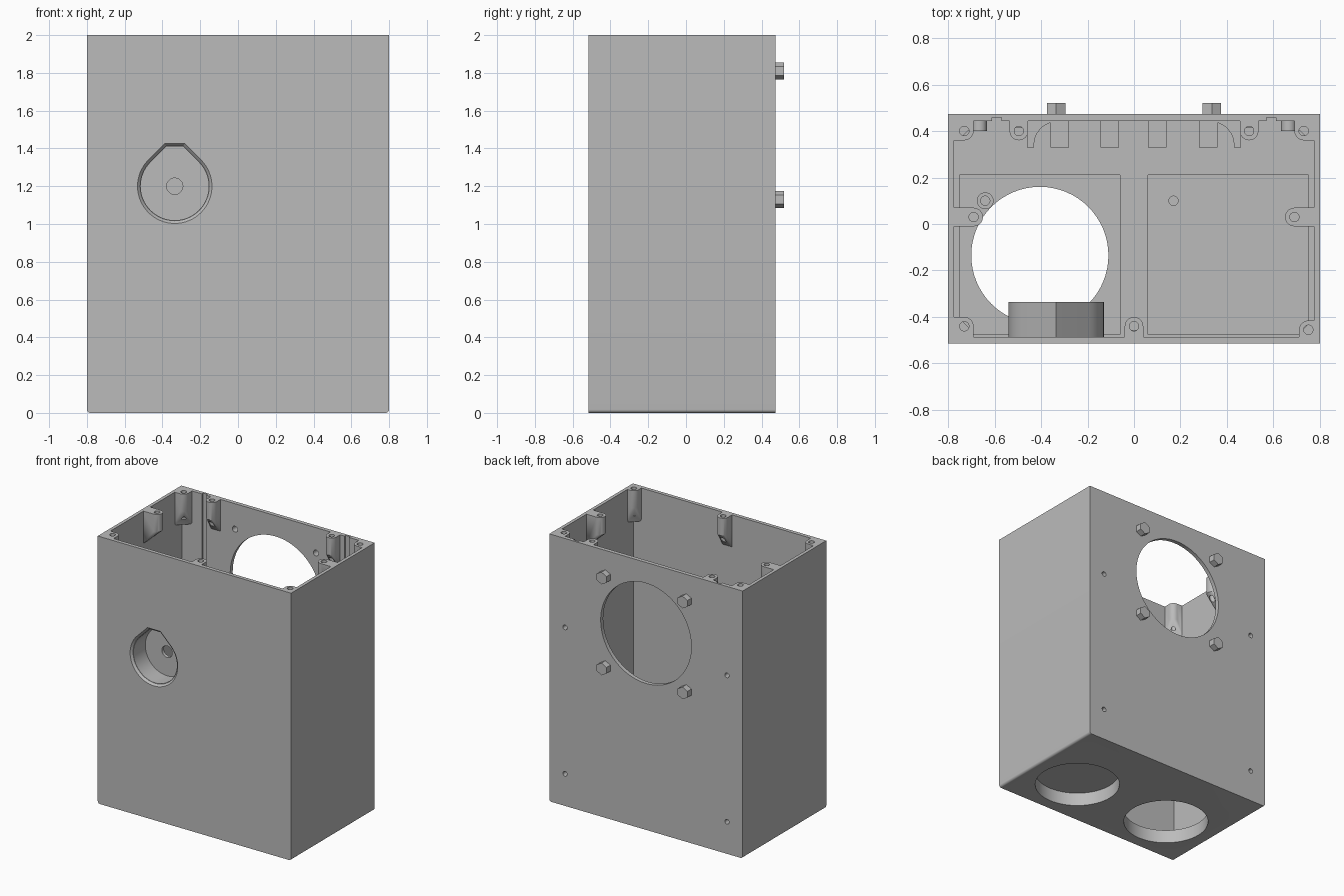
import bpy, bmesh, math

cube = bpy.data.objects.get("Cube")
if cube:
    bpy.data.objects.remove(cube, do_unlink=True)

grey = bpy.data.materials.new("grey plastic")
grey.use_nodes = True
grey.diffuse_color = (0.5, 0.5, 0.5, 1)
grey.node_tree.nodes["Principled BSDF"].inputs["Base Color"].default_value = (0.5, 0.5, 0.5, 1)

# Inner faces of the walls and the floor
SIDE, FRONT, BACK, FLOOR = 0.775, -0.487, 0.443, 0.13


def finish(name, bm):
    bmesh.ops.recalc_face_normals(bm, faces=bm.faces)
    mesh = bpy.data.meshes.new(name)
    bm.to_mesh(mesh)
    bm.free()
    ob = bpy.data.objects.new(name, mesh)
    bpy.context.collection.objects.link(ob)
    mesh.materials.append(grey)
    return ob


def prism(name, pts, lo, hi, axis="z", end_pts=None):
    """Extrude an outline along z, or an x-z outline along y."""
    bm = bmesh.new()
    rings = []
    for outline, h in ((pts, lo), (end_pts or pts, hi)):
        rings.append([bm.verts.new((a, b, h) if axis == "z" else (a, h, b)) for a, b in outline])
    n = len(pts)
    for i in range(n):
        j = (i + 1) % n
        bm.faces.new((rings[0][i], rings[0][j], rings[1][j], rings[1][i]))
    for ring in rings:
        bm.faces.new(ring)
    return finish(name, bm)


def circle(x, y, r, n=64, start=0.0, sweep=2 * math.pi):
    full = abs(sweep - 2 * math.pi) < 0.001
    steps = n if full else n - 1
    return [(x + r * math.cos(start + sweep * i / steps),
             y + r * math.sin(start + sweep * i / steps)) for i in range(n)]


def rect(x0, x1, y0, y1):
    return [(x0, y0), (x1, y0), (x1, y1), (x0, y1)]


def teardrop(x, z, r, top=None):
    """Circle with two tangent slopes above, pointed or cut flat."""
    pts = circle(x, z, r, 49, math.pi * 0.75, math.pi * 1.5)
    if top is None:
        return pts + [(x, z + r * math.sqrt(2))]
    half = r * math.sqrt(2) - top
    return pts + [(x + half, z + top), (x - half, z + top)]


def cut(ob, *cutters):
    bpy.context.view_layer.objects.active = ob
    for c in cutters:
        mod = ob.modifiers.new("cut", "BOOLEAN")
        mod.operation, mod.solver, mod.object = "DIFFERENCE", "EXACT", c
        bpy.ops.object.modifier_apply(modifier=mod.name)
    for c in cutters:
        bpy.data.objects.remove(c, do_unlink=True)


# Case body with rounded lower side edges
r = 0.018
outline = (circle(-0.8 + r, r, r, 6, math.pi, math.pi / 2)
           + circle(0.8 - r, r, r, 6, -math.pi / 2, math.pi / 2) + [(0.8, 2), (-0.8, 2)])
case = prism("case_body", outline, -0.515, 0.473, "y")
cut(case, prism("cavity", rect(-SIDE, SIDE, FRONT, BACK), FLOOR, 2.1))

# Floor recesses: left one open through the base, right one blind
cut(case,
    prism("recess", rect(-0.75, -0.06, -0.475, 0.21), 0.1, 0.3),
    prism("recess", rect(0.06, 0.75, -0.475, 0.21), 0.118, 0.3),
    prism("port", circle(-0.405, -0.135, 0.295), -0.1, 0.3),
    prism("port", circle(0.405, -0.135, 0.295), -0.1, 0.1),
    prism("pilot", circle(0.17, 0.1, 0.02, 24), 0.08, 0.3))

# Round opening in the back wall
cut(case, prism("fan_opening", circle(0, 1.47, 0.375, 80), 0.4, 0.6, "y"))

for s in (-1, 1):
    # Vertical slots in the back wall
    a, b = sorted((s * 0.57, s * 0.61))
    cut(case, prism("slot", rect(a, b, 0.42, 0.458), FLOOR, 2.1))
    # Screw holes with inner collars
    for z in (1.335, 0.24):
        cut(case, prism("screw", circle(s * 0.67, z, 0.018, 24), 0.35, 0.6, "y"))
        collar = prism("screw_collar", circle(s * 0.665, z, 0.032, 32), 0.40, 0.45, "y")
        cut(collar, prism("screw", circle(s * 0.67, z, 0.018, 24), 0.35, 0.6, "y"))
    # Hexagonal pegs, hollow from the inside
    for z in (1.81, 1.13):
        peg = prism("back_peg", circle(s * 0.335, z, 0.046, 6, math.pi / 2), 0.465, 0.52, "y")
        for ob in (case, peg):
            cut(ob, prism("bore", circle(s * 0.335, z, 0.022, 24), 0.35, 0.505, "y"))

# Front teardrop pocket
px, pz = -0.335, 1.2
pocket = prism("front_pocket", teardrop(px, pz, 0.205), -0.5, -0.335, "y")
small, large = teardrop(px, pz, 0.18, 0.21), teardrop(px, pz, 0.198, 0.226)
for ob in (case, pocket):
    cut(ob, prism("pocket_space", small, -0.6, -0.36, "y"))
cut(case, prism("pocket_chamfer", large, -0.516, -0.497, "y", small))
cut(pocket, prism("pocket_hole", circle(px, pz, 0.043, 32), -0.6, -0.2, "y"))


# Lid screw bosses, tapering down into the walls
def lid_boss(x, y, wall_x=None, wall_y=None, rad=0.04):
    anchors = []
    if wall_x is not None:
        anchors += [(wall_x, y - rad), (wall_x, y + rad)]
    if wall_y is not None:
        anchors += [(x - rad, wall_y), (x + rad, wall_y)]
    if wall_x is not None and wall_y is not None:
        anchors.append((wall_x, wall_y))
    bm = bmesh.new()
    levels = ((circle(x, y, rad, 32), 1.87), (anchors, 1.75))
    for pts, low in levels:
        for a, b in pts:
            a, b = max(-0.79, min(0.79, a)), max(-0.505, min(0.463, b))
            for z in (2, low):
                bm.verts.new((a, b, z))
    hull = bmesh.ops.convex_hull(bm, input=bm.verts)
    bmesh.ops.delete(bm, geom=[v for v in bm.verts if not v.link_faces], context="VERTS")
    bmesh.ops.dissolve_limit(bm, angle_limit=0.01, verts=bm.verts, edges=bm.edges)
    boss = finish("lid_boss", bm)
    for ob in (boss, case):
        cut(ob, prism("screw", circle(x, y, 0.02, 24), 1.8, 2.1))


WX, WF, WB = 0.785, -0.495, 0.452
for s in (-1, 1):
    lid_boss(s * 0.73, 0.4, s * WX, WB)
    lid_boss(s * 0.495, 0.4, None, WB)
    lid_boss(s * 0.69, 0.03, s * WX)
lid_boss(0, -0.44, None, WF)
lid_boss(-0.73, -0.44, -WX, WF)
lid_boss(0.75, -0.455, WX, WF)

# Floor post beside the open port
post = prism("floor_post", circle(-0.64, 0.1, 0.036, 32), 0.09, 0.16)
cut(post, prism("bore", circle(-0.64, 0.1, 0.02, 24), 0.11, 0.3),
    prism("port", circle(-0.405, -0.135, 0.295), 0, 0.3))

# Ribs and curved end brackets low on the back wall
for x in (-0.32, -0.105, 0.1, 0.32):
    prism("back_rib", rect(x - 0.04, x + 0.04, 0.33, 0.45), 0.12, 0.4)
for s in (-1, 1):
    end = [(-0.33, 0.45), (-0.455, 0.45), (-0.46, 0.33), (-0.43, 0.33)]
    end += circle(-0.33, 0.34, 0.1, 10, math.pi, -math.pi / 2)
    prism("curved_bracket", [(-s * x, y) for x, y in end], 0.12, 0.4)

# Smooth the round surfaces and keep the edges crisp
bpy.ops.object.select_all(action="DESELECT")
for ob in bpy.context.scene.objects:
    if ob.type == "MESH" and grey.name in ob.data.materials:
        ob.select_set(True)
        bpy.context.view_layer.objects.active = ob
bpy.ops.object.shade_smooth_by_angle(angle=math.radians(25))
